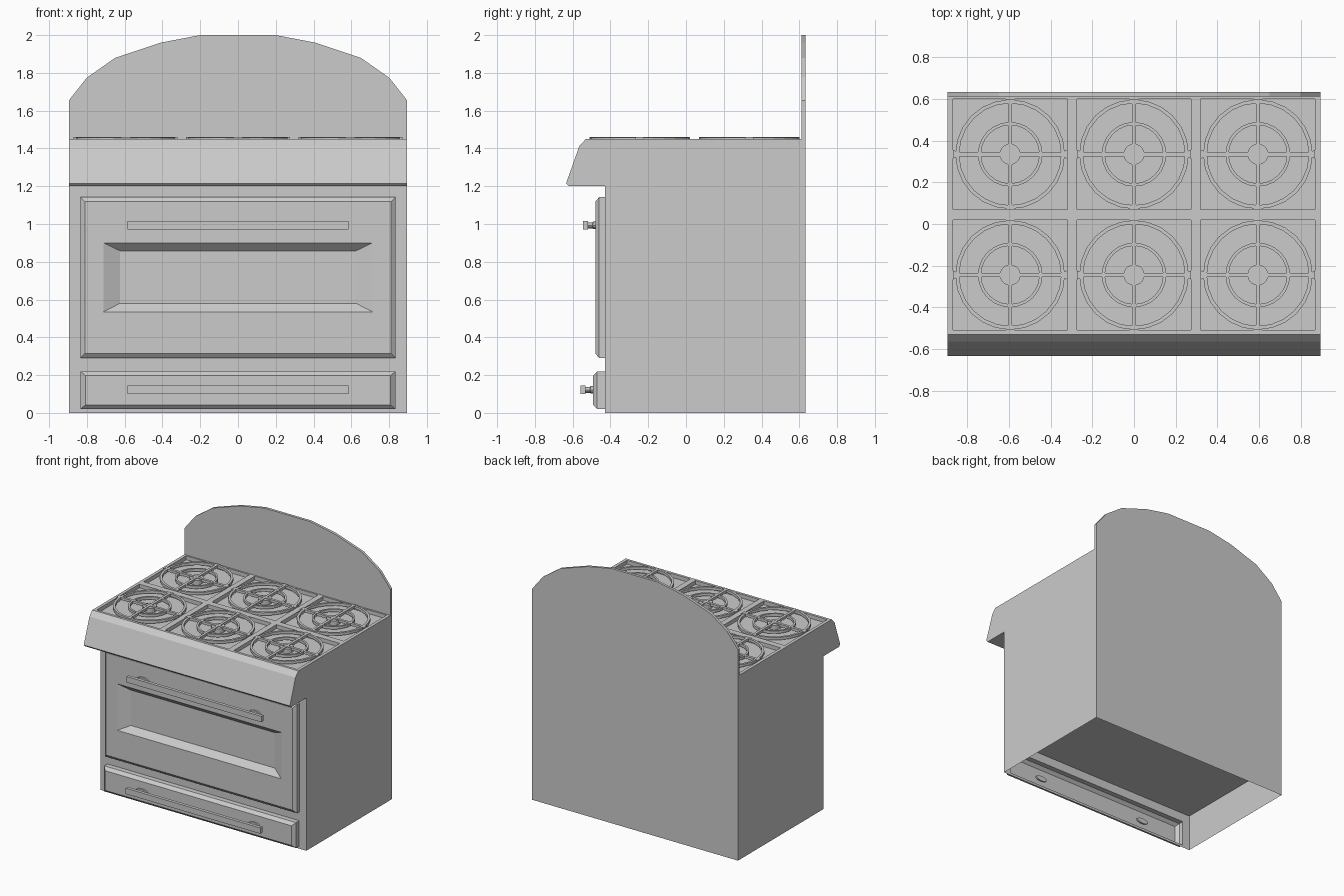
import bpy, bmesh, math

if "Cube" in bpy.data.objects:
    bpy.data.objects.remove(bpy.data.objects["Cube"])

W = 0.895                      # half width of the stove
FRONT, BACK, TOP = -0.43, 0.633, 1.45


def finish(bm, name):
    bmesh.ops.remove_doubles(bm, verts=bm.verts, dist=1e-5)
    bmesh.ops.recalc_face_normals(bm, faces=bm.faces)
    me = bpy.data.meshes.new(name)
    bm.to_mesh(me)
    bm.free()
    ob = bpy.data.objects.new(name, me)
    bpy.context.collection.objects.link(ob)
    return ob


def face(bm, pts):
    bm.faces.new([bm.verts.new(p) for p in pts])


def loft(bm, loops, cap_start=False, cap_end=False, closed=False):
    rows = [[bm.verts.new(p) for p in lp] for lp in loops]
    pairs = list(zip(rows, rows[1:])) + ([(rows[-1], rows[0])] if closed else [])
    for a, b in pairs:
        n = len(a)
        for i in range(n):
            j = (i + 1) % n
            bm.faces.new((a[i], a[j], b[j], b[i]))
    if cap_start:
        bm.faces.new(rows[0][::-1])
    if cap_end:
        bm.faces.new(rows[-1])


def rect(hx, z0, z1, y):
    return [(-hx, y, z0), (hx, y, z0), (hx, y, z1), (-hx, y, z1)]


def circle(cx, cy, r, z, n):
    return [(cx + r * math.cos(2 * math.pi * i / n),
             cy + r * math.sin(2 * math.pi * i / n), z) for i in range(n)]


# Body shell: side outline, open underneath
profile = [(FRONT, 0), (FRONT, 1.2), (-0.62, 1.2), (-0.635, 1.215),
           (-0.565, 1.412), (-0.53, TOP), (BACK, TOP), (BACK, 0)]
bm = bmesh.new()
for s in (-W, W):
    face(bm, [(s, y, z) for y, z in profile])
for k in (1, 2, 3, 4, 6):
    (y0, z0), (y1, z1) = profile[k], profile[k + 1]
    face(bm, [(-W, y0, z0), (W, y0, z0), (W, y1, z1), (-W, y1, z1)])
face(bm, rect(W, 0.22, 1.2, FRONT))
face(bm, rect(W, 0.0, 0.02, FRONT))
for s in (-1, 1):
    face(bm, [(s * 0.83, FRONT, 0.02), (s * W, FRONT, 0.02),
              (s * W, FRONT, 0.22), (s * 0.83, FRONT, 0.22)])
face(bm, [(-W, FRONT, 0.29), (W, FRONT, 0.29), (W, BACK, 0.29), (-W, BACK, 0.29)])
finish(bm, "body")

# Cooktop: rim grid with six shallow burner wells
xs = [-W, -0.87, -0.32, -0.275, 0.275, 0.32, 0.87, W]
ys = [-0.53, -0.51, 0.02, 0.07, 0.60, BACK]
FLOOR = 1.42
bm = bmesh.new()
for i in range(len(xs) - 1):
    for j in range(len(ys) - 1):
        ring = [(xs[i], ys[j]), (xs[i + 1], ys[j]),
                (xs[i + 1], ys[j + 1]), (xs[i], ys[j + 1])]
        top = [(x, y, TOP) for x, y in ring]
        if i % 2 and j % 2:
            loft(bm, [top, [(x, y, FLOOR) for x, y in ring]], cap_end=True)
        else:
            face(bm, top)
finish(bm, "cooktop")

# Burners: hub, two rings and a flared cross in every well
for i in (1, 3, 5):
    for j in (1, 3):
        cx, cy = (xs[i] + xs[i + 1]) / 2, (ys[j] + ys[j + 1]) / 2
        hx, hy = (xs[i + 1] - xs[i]) / 2, (ys[j + 1] - ys[j]) / 2
        bm = bmesh.new()
        for r0, r1 in ((0.245, 0.263), (0.14, 0.155)):
            loft(bm, [circle(cx, cy, r, z, 24) for r, z in
                      ((r0, 1.438), (r1, 1.438), (r1, 1.459), (r0, 1.459))],
                 closed=True)
        finish(bm, "grate_rings")

        bm = bmesh.new()
        for h, swap in ((hx, False), (hy, True)):
            a, b, c = 0.01, 0.022, h - 0.025
            pts = [(-h, -b), (-c, -a), (c, -a), (h, -b),
                   (h, b), (c, a), (-c, a), (-h, b)]
            if swap:
                pts = [(-v, u) for u, v in pts]
            loft(bm, [[(cx + u, cy + v, z) for u, v in pts] for z in (1.44, 1.46)],
                 cap_start=True, cap_end=True)
        finish(bm, "grate_cross")

        bm = bmesh.new()
        loft(bm, [circle(cx, cy, 0.05, z, 20) for z in (FLOOR, 1.455)], cap_end=True)
        finish(bm, "burner_hub")

# Arched back panel
half = [(W, 1.655), (0.80, 1.775), (0.65, 1.88), (0.41, 1.96), (0.20, 2.0)]
arch = [(-W, TOP), (W, TOP)] + half + [(-x, z) for x, z in reversed(half)]
bm = bmesh.new()
loft(bm, [[(x, y, z) for x, z in arch] for y in (0.612, BACK)],
     cap_start=True, cap_end=True)
finish(bm, "back_panel")

# Oven door with bevelled edge and sunken window
bm = bmesh.new()
loft(bm, [rect(0.835, 0.29, 1.142, FRONT), rect(0.835, 0.29, 1.142, -0.46),
          rect(0.81, 0.315, 1.118, -0.48), rect(0.712, 0.535, 0.90, -0.48),
          rect(0.625, 0.58, 0.858, -0.437)], cap_end=True)
finish(bm, "oven_door")

# Drawer front, open behind
bm = bmesh.new()
loft(bm, [rect(0.833, 0.02, 0.22, FRONT), rect(0.833, 0.02, 0.22, -0.47),
          rect(0.808, 0.043, 0.197, -0.493)], cap_end=True)
finish(bm, "drawer_front")

# Handles: flat bar on two oval posts with a wider foot
for name, z, y in (("door_handle", 0.993, -0.48), ("drawer_handle", 0.122, -0.493)):
    bm = bmesh.new()
    loft(bm, [rect(0.585, z - 0.023, z + 0.023, y - 0.04),
              rect(0.585, z - 0.023, z + 0.023, y - 0.065)],
         cap_start=True, cap_end=True)
    for cx in (-0.487, 0.487):
        loops = []
        for d, k in ((0.012, 1.0), (-0.012, 1.0), (-0.015, 0.8), (-0.042, 0.8)):
            loops.append([(u * k + cx, y + d, z + v * k)
                          for u, v, _ in [(px * 0.05, pz * 0.02, 0)
                                          for px, pz, _ in circle(0, 0, 1, 0, 16)]])
        loft(bm, loops, cap_start=True, cap_end=True)
    finish(bm, name)
